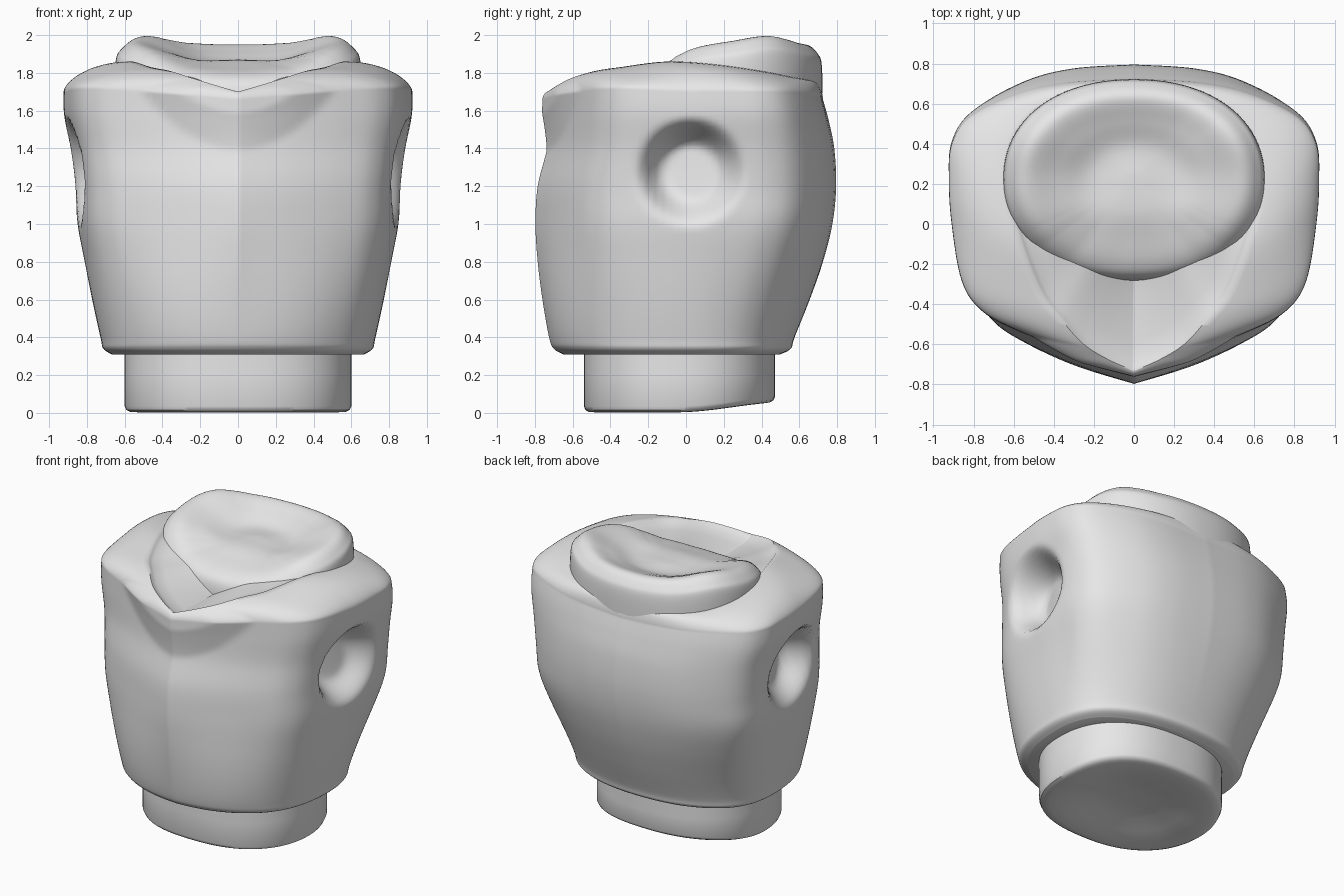
import bpy, bmesh, math
from mathutils import Vector

cube = bpy.data.objects.get("Cube")
if cube:
    bpy.data.objects.remove(cube, do_unlink=True)

grey = bpy.data.materials.new("plain_grey")
grey.use_nodes = True
grey.diffuse_color = (0.8, 0.8, 0.8, 1)
grey.node_tree.nodes["Principled BSDF"].inputs["Base Color"].default_value = (0.8, 0.8, 0.8, 1)


def spline(points, n):
    """Smooth curve through points, n steps per segment."""
    p = [Vector(q) for q in points]
    p = [p[0]] + p + [p[-1]]
    out = []
    for i in range(1, len(p) - 2):
        a, b, c, d = p[i - 1:i + 3]
        for k in range(n):
            t = k / n
            out.append(b + (c - a) * (t / 2) + (a * 2 - b * 5 + c * 4 - d) * (t * t / 2)
                       + (b * 3 - a - c * 3 + d) * (t ** 3 / 2))
    return out + [p[-2]]


def clamp(t):
    return max(0.0, min(1.0, t))


def smooth(t):
    t = clamp(t)
    return t * t * (3 - 2 * t)


def full_ring(half):
    """Close a front-to-back half outline with its mirror image."""
    return half + [Vector((-v.x, v.y, v.z)) for v in half[-2:0:-1]]


def loft(name, rings, angle):
    """Skin closed rings of equal size, listed from bottom to top."""
    bm = bmesh.new()
    rows = [[bm.verts.new(v) for v in ring] for ring in rings]
    n = len(rows[0])
    for lo, hi in zip(rows, rows[1:]):
        for i in range(n):
            j = (i + 1) % n
            bm.faces.new((lo[i], lo[j], hi[j], hi[i]))
    for row in (rows[0], rows[-1]):
        mid = bm.verts.new(sum((v.co for v in row), Vector()) / n)
        for i in range(n):
            bm.faces.new((row[i], row[(i + 1) % n], mid))
    bmesh.ops.recalc_face_normals(bm, faces=bm.faces[:])
    mesh = bpy.data.meshes.new(name)
    bm.to_mesh(mesh)
    bm.free()
    obj = bpy.data.objects.new(name, mesh)
    bpy.context.collection.objects.link(obj)
    mesh.materials.append(grey)
    bpy.ops.object.select_all(action='DESELECT')
    obj.select_set(True)
    bpy.context.view_layer.objects.active = obj
    bpy.ops.object.shade_smooth_by_angle(angle=math.radians(angle))


STEPS = 8
# Half cross-section, as fractions of half width and front or back depth
section = spline([(0, -1, 0), (.32, -.89, 0), (.62, -.75, 0), (.82, -.61, 0), (.93, -.4, 0),
                  (.985, 0, 0), (1, .3, 0), (.985, .55, 0), (.88, .74, 0), (.62, .9, 0),
                  (.35, .975, 0), (0, 1, 0)], STEPS)
# Height, half width, front depth, back depth
levels = spline([(.31, .67, .65, .5), (.34, .715, .70, .555), (.4, .73, .725, .575),
                 (.6, .775, .76, .655), (.8, .815, .785, .725), (1, .85, .797, .775),
                 (1.2, .86, .785, .795), (1.4, .885, .735, .785), (1.55, .92, .715, .755),
                 (1.66, .922, .71, .725)], STEPS)
# Collar rim
rim = spline([(0, -.73, 1.70), (.12, -.68, 1.735), (.25, -.6, 1.775), (.36, -.48, 1.81),
              (.46, -.35, 1.83), (.56, -.1, 1.86), (.62, .15, 1.845), (.6, .4, 1.81),
              (.5, .55, 1.78), (.38, .63, 1.765), (.2, .68, 1.755), (0, .69, 1.75)], STEPS)


def wall_point(s, level):
    z, w, f, b = level
    # Rounder outline towards the waist
    u, v = s.x, s.y
    fit = (abs(u) ** 2.25 + abs(v) ** 2.25) ** (-1 / 2.25)
    fit = 1 + (fit - 1) * .8 * smooth((1.1 - z) / .7)
    x, y = u * w * fit, v * fit * (f if v < 0 else b)
    z += smooth((z - 1.4) / .26) * (.045 * u ** 1.2 + .045 * u * max(0, -v))
    # Raised bib on the upper chest
    if y < 0:
        y -= .05 * clamp((z - 1.39 - 1.2 * x * x) / .2)
    # Arm socket
    dy, dz = y - .03, z - 1.27
    inside = 1 - smooth((math.hypot(dy, dz) - .13) / .17)
    if x > .5:
        x -= (.17 + .22 * dz - .18 * dy) * inside
    return Vector((x, y, z))


# Torso: underside, walls, rounded shoulders, collar floor
walls = [[wall_point(s, lv) for s in section] for lv in levels]
halves = [[Vector((v.x * .7, v.y * .7, v.z)) for v in walls[0]]] + walls
for t in (.01, .03, .06, .1, .15, .21, .28, .37, .47, .6, .75, .88, 1):
    ease = (1 - (1 - t) ** 2) ** .65
    halves.append([Vector((e.x + (r.x - e.x) * t, e.y + (r.y - e.y) * t, e.z + (r.z - e.z) * ease))
                   for e, r in zip(walls[-1], rim)])
for scale, drop in ((.98, .012), (.95, .025), (.85, .035), (.6, .04), (.3, .05)):
    halves.append([Vector((r.x * scale, .2 + (r.y - .2) * scale, r.z - drop)) for r in rim])
loft("torso", [full_ring(h) for h in halves], 55)

# Neck: soft lump with a hollow that opens towards the front
N = 96
crest = [v.y for v in spline([(-1, 1.80, 0), (-.5, 1.915, 0), (0, 1.965, 0), (.5, 1.995, 0),
                              (1, 1.95, 0)], 24)]
columns = []
for k in range(N):
    a = math.tau * k / N
    c, s = math.cos(a), math.sin(a)
    h = crest[round((s + 1) * 48)]
    profile = spline([(1, 1.6, 0), (1, h - .12, 0), (.95, h - .045, 0), (.82, h, 0),
                      (.58, (h + 1.87) / 2, 0), (.33, 1.865, 0), (.06, 1.87, 0)], 6)
    px = .65 * math.copysign(abs(c) ** .92, c)
    py = .5 * math.copysign(abs(s) ** .92, s)
    columns.append([Vector((px * p.x, .22 + py * p.x, p.y)) for p in profile])
loft("neck", list(zip(*columns)), 70)


# Waist peg: rounded block, raised at the back, with a dent below
def peg_ring(scale, z, tilt):
    ring = []
    for k in range(N):
        a = math.tau * k / N
        c, s = math.cos(a), math.sin(a)
        x = .6 * scale * math.copysign(abs(c) ** .84, c)
        y = -.035 + .505 * scale * math.copysign(abs(s) ** .88, s)
        ring.append(Vector((x, y, z + tilt * smooth((y + .05) / .6))))
    return ring


loft("waist_peg", [peg_ring(.2, .075, .02), peg_ring(.4, .06, .03), peg_ring(.6, .03, .05),
                   peg_ring(.75, .012, .055), peg_ring(.88, .003, .055), peg_ring(.95, .005, .055),
                   peg_ring(.985, .015, .055), peg_ring(1, .035, .05), peg_ring(1, .2, 0),
                   peg_ring(1, .4, 0)], 40)
